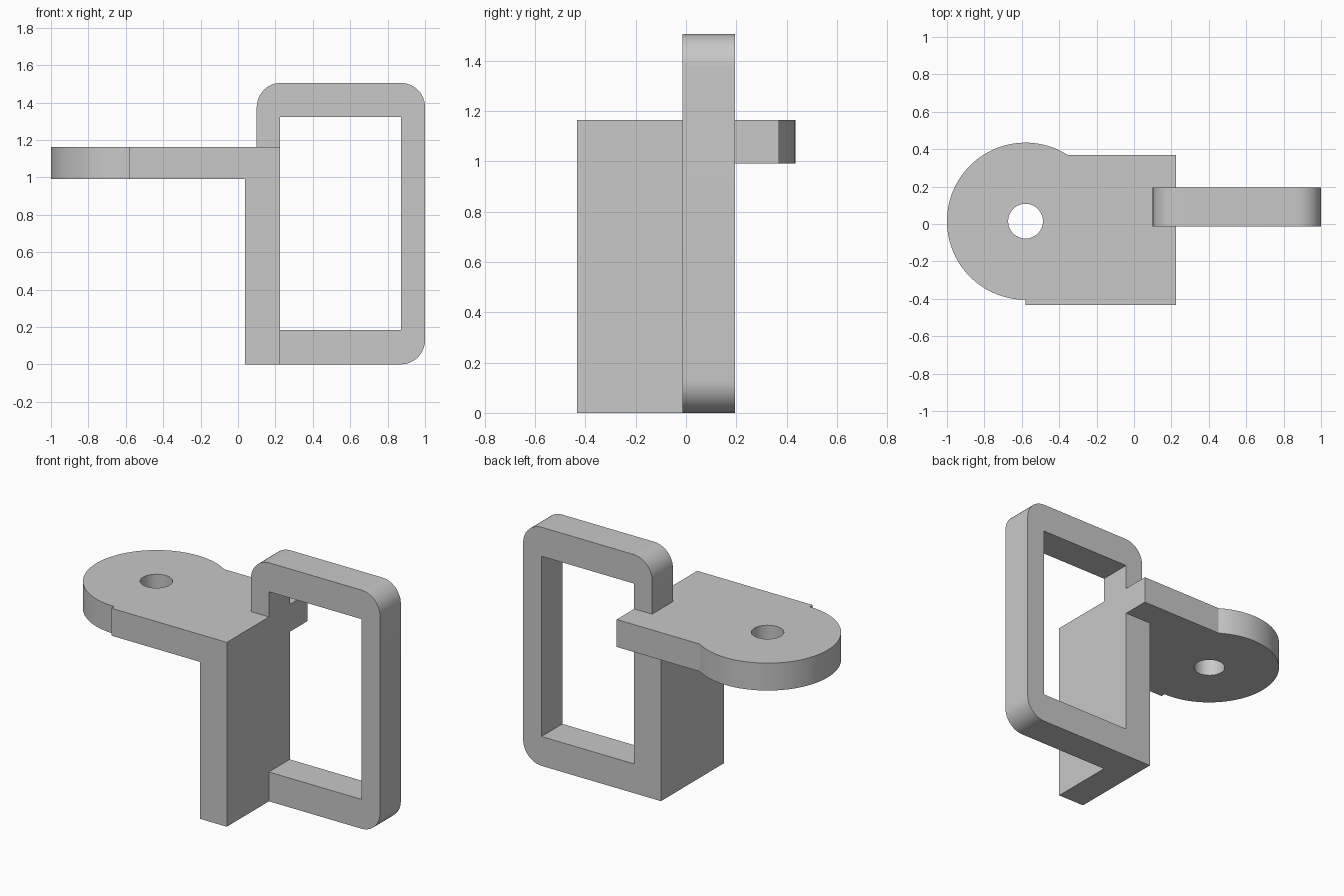
import bpy
import bmesh
from math import pi, cos, sin, acos
from mathutils import Vector

cube = bpy.data.objects.get("Cube")
if cube:
    bpy.data.objects.remove(cube, do_unlink=True)

grey = bpy.data.materials.new("plain grey")
grey.use_nodes = True
grey.diffuse_color = (0.58, 0.58, 0.58, 1)
grey.node_tree.nodes["Principled BSDF"].inputs["Base Color"].default_value = grey.diffuse_color


def arc(cx, cy, r, start, end, steps):
    """Points along a circular arc."""
    angles = [start + (end - start) * i / steps for i in range(steps + 1)]
    return [(cx + r * cos(a), cy + r * sin(a)) for a in angles]


def prism(name, outline, low, high, upright=False):
    """Extrude an outline along z, or along y when upright."""
    def place(p, d):
        return (p[0], d, p[1]) if upright else (p[0], p[1], d)

    bm = bmesh.new()
    face = bm.faces.new([bm.verts.new(place(p, low)) for p in outline])
    moved = bmesh.ops.extrude_face_region(bm, geom=[face])["geom"]
    verts = [v for v in moved if isinstance(v, bmesh.types.BMVert)]
    shift = Vector(place((0, 0), high - low))
    bmesh.ops.translate(bm, verts=verts, vec=shift)
    bmesh.ops.recalc_face_normals(bm, faces=bm.faces)
    mesh = bpy.data.meshes.new(name)
    bm.to_mesh(mesh)
    bm.free()
    mesh.materials.append(grey)
    obj = bpy.data.objects.new(name, mesh)
    bpy.context.collection.objects.link(obj)
    return obj


def activate(obj):
    bpy.ops.object.select_all(action="DESELECT")
    obj.select_set(True)
    bpy.context.view_layer.objects.active = obj


# Shared levels
inner_x, plate_low, plate_top = 0.225, 0.99, 1.163
front, back = -0.433, 0.37
eye_x, eye_y, eye_r = -0.58, 0.015, 0.42

# Mounting plate: rectangle running into an off-centre round eye
meet = acos((-0.355 - eye_x) / eye_r)
plate = prism(
    "mounting_plate",
    [(eye_x, front), (inner_x, front), (inner_x, back)]
    + arc(eye_x, eye_y, eye_r, meet, 1.5 * pi, 64),
    plate_low, plate_top)

# Bolt hole through the eye
cutter = prism("hole_cutter", arc(eye_x, eye_y, 0.093, 0, 2 * pi, 48)[:-1],
               plate_low - 0.1, plate_top + 0.1)
cutter.hide_render = True
activate(plate)
cut = plate.modifiers.new("bolt_hole", "BOOLEAN")
cut.operation = "DIFFERENCE"
cut.solver = "EXACT"
cut.object = cutter
bpy.ops.object.modifier_apply(modifier=cut.name)
bpy.data.objects.remove(cutter, do_unlink=True)

# Upright post below the plate
post = prism("upright_post",
             [(0.038, front), (inner_x, front), (inner_x, 0.195), (0.038, 0.195)],
             0, plate_low)

# Open rectangular loop with rounded outer corners
r, left, right, top = 0.13, 0.10, 1.0, 1.505
hole_right, hole_low, hole_top = 0.872, 0.185, 1.322
loop = prism(
    "handle_loop",
    [(inner_x, 0)]
    + arc(right - r, r, r, -pi / 2, 0, 12)
    + arc(right - r, top - r, r, 0, pi / 2, 12)
    + arc(left + r, top - r, r, pi / 2, pi, 12)
    + [(left, plate_top), (inner_x, plate_top), (inner_x, hole_top),
       (hole_right, hole_top), (hole_right, hole_low), (inner_x, hole_low)],
    -0.013, 0.195, upright=True)

for part in (plate, post, loop):
    activate(part)
    bpy.ops.object.shade_smooth_by_angle(angle=pi / 9)
